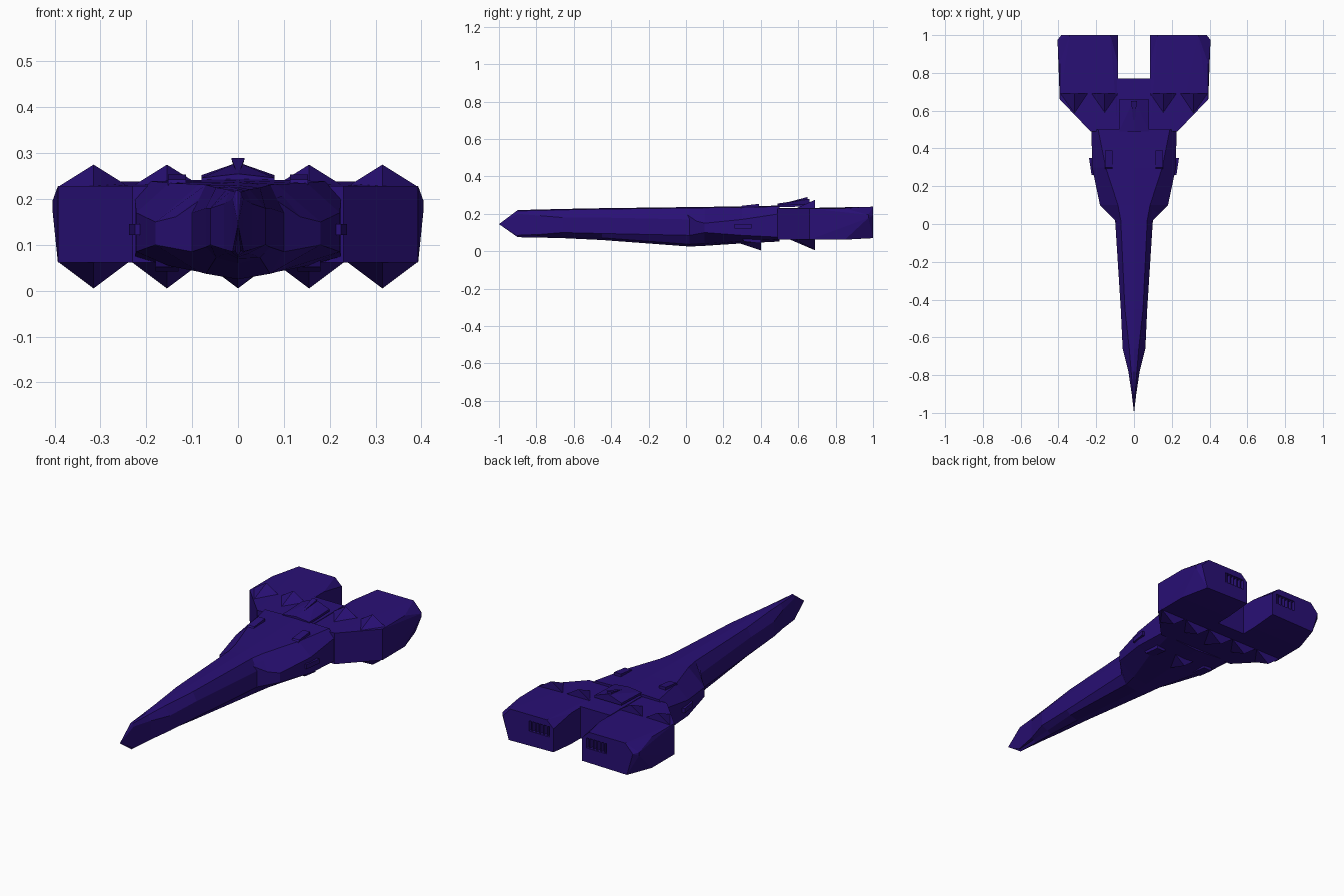
import bpy, bmesh
from mathutils import Vector

if "Cube" in bpy.data.objects:
    bpy.data.objects.remove(bpy.data.objects["Cube"])

paint = bpy.data.materials.new("indigo_paint")
paint.diffuse_color = (0.022, 0.005, 0.18, 1)
paint.use_nodes = True
paint.node_tree.nodes["Principled BSDF"].inputs["Base Color"].default_value = paint.diffuse_color


def finish(name, bm):
    bmesh.ops.recalc_face_normals(bm, faces=bm.faces)
    me = bpy.data.meshes.new(name)
    bm.to_mesh(me)
    bm.free()
    me.materials.append(paint)
    ob = bpy.data.objects.new(name, me)
    bpy.context.collection.objects.link(ob)
    return ob


def solid(name, pts):
    """Faceted convex part around a few corner points."""
    bm = bmesh.new()
    for p in pts:
        bm.verts.new(p)
    res = bmesh.ops.convex_hull(bm, input=bm.verts)
    loose = [v for v in bm.verts if not v.link_faces]
    bmesh.ops.delete(bm, geom=loose, context='VERTS')
    return finish(name, bm)


def box(name, x, y, z):
    return solid(name, [(a, b, c) for a in x for b in y for c in z])


def flip(r, s):
    return sorted((r[0] * s, r[1] * s))


# Long hull: y, half width, deck half width, keel z, lower chine z, upper chine z, top z
stations = [
    (-0.90, 0.012, 0.006, 0.075, 0.085, 0.20, 0.220),
    (-0.78, 0.030, 0.015, 0.073, 0.090, 0.19, 0.223),
    (-0.66, 0.060, 0.025, 0.070, 0.100, 0.18, 0.226),
    (-0.45, 0.070, 0.048, 0.060, 0.095, 0.18, 0.230),
    (0.02, 0.100, 0.070, 0.025, 0.085, 0.17, 0.236),
    (0.10, 0.180, 0.085, 0.029, 0.100, 0.15, 0.237),
    (0.30, 0.222, 0.150, 0.042, 0.085, 0.17, 0.240),
    (0.50, 0.225, 0.190, 0.052, 0.075, 0.20, 0.244),
]
bm = bmesh.new()
rings = []
for y, w, d, zk, zl, zu, zt in stations:
    half = [(d, zk + 0.012), (w, zl), (w, zu), (d, zt - 0.005)]
    ring = [(0, zk)] + half + [(0, zt)] + [(-x, z) for x, z in reversed(half)]
    rings.append([bm.verts.new((x, y, z)) for x, z in ring])
n = len(rings[0])
for a, b in zip(rings, rings[1:]):
    for i in range(n):
        j = (i + 1) % n
        bm.faces.new((a[i], a[j], b[j], b[i]))
tip = bm.verts.new((0, -1, 0.145))
for i in range(n):
    bm.faces.new((tip, rings[0][(i + 1) % n], rings[0][i]))
bm.faces.new(rings[-1])
finish("long_hull", bm)

# Centre block joining the engines, with roof ridge, crest and keel
box("centre_block", (-0.09, 0.09), (0.48, 0.77), (0.062, 0.232))
solid("roof_ridge", [(s * 0.08, y, z) for s in (-1, 1) for y, z in
                     ((0.49, 0.235), (0.66, 0.24), (0.49, 0.246), (0.66, 0.252))]
      + [(0, 0.49, 0.255), (0, 0.66, 0.28)])
solid("roof_crest", [(0, 0.50, 0.25)] + [(x, 0.65, z) for x, z in
      ((-0.015, 0.29), (0.015, 0.29), (-0.008, 0.265), (0.008, 0.265))])
solid("rear_keel", [(-0.08, 0.69, 0.065), (0.08, 0.69, 0.065), (0, 0.69, 0.005), (0, 0.55, 0.065)])
solid("belly_keel", [(-0.07, 0.40, 0.06), (0.07, 0.40, 0.06), (0, 0.40, 0.005), (0, 0.28, 0.045)])

for s, side in ((1, "right"), (-1, "left")):
    # Engine pod with chamfered tail
    plan = [(0.085, 0.49), (0.23, 0.49), (0.393, 0.66), (0.393, 0.85), (0.085, 0.85)]
    pts = [(s * x, y, z) for x, y in plan for z in (0.062, 0.228)]
    tail = [(0.085, 0.075), (0.085, 0.20), (0.125, 0.238), (0.34, 0.238), (0.385, 0.19), (0.35, 0.07)]
    pts += [(s * x, 1.0, z) for x, z in tail]
    pts += [(s * 0.405, 0.975, 0.178), (s * 0.405, 0.975, 0.195)]
    pod = solid(side + "_engine_pod", pts)

    # Exhaust vent recessed into the tail, with slats
    cut = box(side + "_vent_cutter", flip((0.11, 0.23), s), (0.96, 1.05), (0.15, 0.205))
    cut.hide_render = True
    cut.hide_viewport = True
    cut.display_type = 'WIRE'
    mod = pod.modifiers.new("vent", 'BOOLEAN')
    mod.operation = 'DIFFERENCE'
    mod.solver = 'EXACT'
    mod.object = cut
    for i in range(5):
        x = 0.125 + i * 0.0225
        box(f"{side}_vent_slat_{i}", flip((x - 0.003, x + 0.003), s), (0.955, 0.995), (0.148, 0.207))

    # Peaked scoops above and below the pod
    for k, cx in enumerate((0.155, 0.315)):
        for zb, za, lab in ((0.225, 0.275, "top"), (0.065, 0.005, "bottom")):
            solid(f"{side}_{lab}_scoop_{k}", [
                (s * (cx - 0.08), 0.69, zb), (s * (cx + 0.08), 0.69, zb),
                (s * cx, 0.69, za), (s * cx, 0.58, zb)])

    # Small deck, flank and belly fittings
    solid(side + "_deck_vent", [(s * x, y, z) for x in (0.113, 0.153) for y, z in
          ((0.29, 0.23), (0.39, 0.23), (0.30, 0.243), (0.39, 0.253))])
    solid(side + "_flank_thruster", [(s * x, y, z) for z in (0.122, 0.146) for x, y in
          ((0.20, 0.26), (0.20, 0.35), (0.238, 0.35), (0.225, 0.26))])
    solid(side + "_belly_vent", [(s * x, y, z) for x in (0.13, 0.18) for y, z in
          ((0.30, 0.07), (0.40, 0.07), (0.31, 0.052), (0.40, 0.042))])
    solid(side + "_shoulder_fairing", [(s * x, y, z) for x, y, z in
          ((0.08, 0.0, 0.20), (0.08, 0.0, 0.08), (0.18, 0.10, 0.13),
           (0.15, 0.32, 0.232), (0.222, 0.36, 0.16), (0.16, 0.36, 0.07))])
